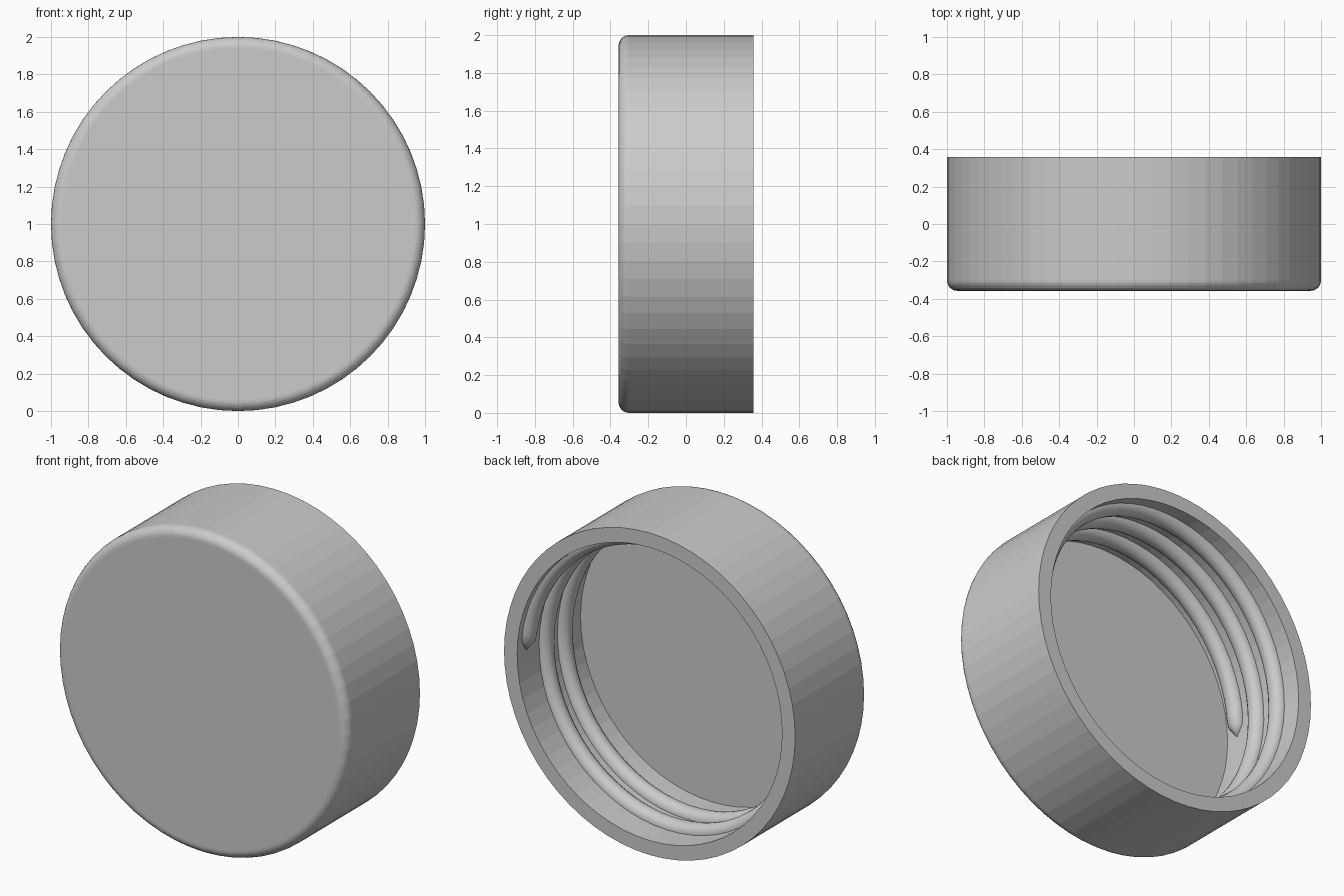
import bpy, bmesh, math
from mathutils import Vector

if "Cube" in bpy.data.objects:
    bpy.data.objects.remove(bpy.data.objects["Cube"])

SIDES = 64
HALF = 0.357       # half depth along y
INNER = 0.91       # inner wall radius
FLOOR_Y = -0.265   # inside face of the closed end
BEVEL = 0.055

grey = bpy.data.materials.new("plain_grey")
grey.diffuse_color = (0.6, 0.6, 0.6, 1)
grey.use_nodes = True
grey.node_tree.nodes["Principled BSDF"].inputs["Base Color"].default_value = grey.diffuse_color


def finish(name, bm):
    bmesh.ops.recalc_face_normals(bm, faces=bm.faces[:])
    mesh = bpy.data.meshes.new(name)
    bm.to_mesh(mesh)
    bm.free()
    mesh.materials.append(grey)
    obj = bpy.data.objects.new(name, mesh)
    bpy.context.collection.objects.link(obj)
    return obj


def on_axis(r, y, angle):
    """Point at radius r around the cap's y axis."""
    return Vector((r * math.cos(angle), y, 1 + r * math.sin(angle)))


def bridge(bm, a, b):
    n = len(a)
    for i in range(n):
        bm.faces.new((a[i], a[(i + 1) % n], b[(i + 1) % n], b[i]))


# Cap shell: rounded closed front, open back, recessed floor
profile = []
for k in range(7):
    t = math.pi / 2 * k / 6
    profile.append((1 - BEVEL + BEVEL * math.sin(t), -HALF + BEVEL - BEVEL * math.cos(t)))
profile += [(1, HALF), (INNER, HALF), (INNER, FLOOR_Y)]

bm = bmesh.new()
rings = [[bm.verts.new(on_axis(r, y, math.tau * i / SIDES)) for i in range(SIDES)]
         for r, y in profile]
for a, b in zip(rings, rings[1:]):
    bridge(bm, a, b)
bm.faces.new(rings[0])
bm.faces.new(rings[-1])
finish("cap_shell", bm)

# Screw thread: round ridge winding 2.5 turns inward, with rounded ends
TURNS, STEPS, SECTION = 2.5, 240, 16
START_Y, END_Y, THICK = HALF - 0.09, HALF - 0.54, 0.055
total = math.tau * TURNS
tip = 0.12         # angle over which each end rounds off
bm = bmesh.new()
rings = []
for s in range(STEPS + 1):
    # cosine-eased first and last steps make the ends smooth
    u = s / STEPS
    angle = total * u
    edge = min(angle, total - angle)
    w = min(edge / tip, 1)
    size = THICK * max(0.08, math.sqrt(1 - (1 - w) ** 2))
    y = START_Y + (END_Y - START_Y) * u
    rings.append([bm.verts.new(on_axis(INNER + size * math.cos(p), y + size * math.sin(p), angle))
                  for p in (math.tau * j / SECTION for j in range(SECTION))])
for a, b in zip(rings, rings[1:]):
    bridge(bm, a, b)
bm.faces.new(rings[0])
bm.faces.new(rings[-1])
thread = finish("screw_thread", bm)
for poly in thread.data.polygons:
    poly.use_smooth = True
